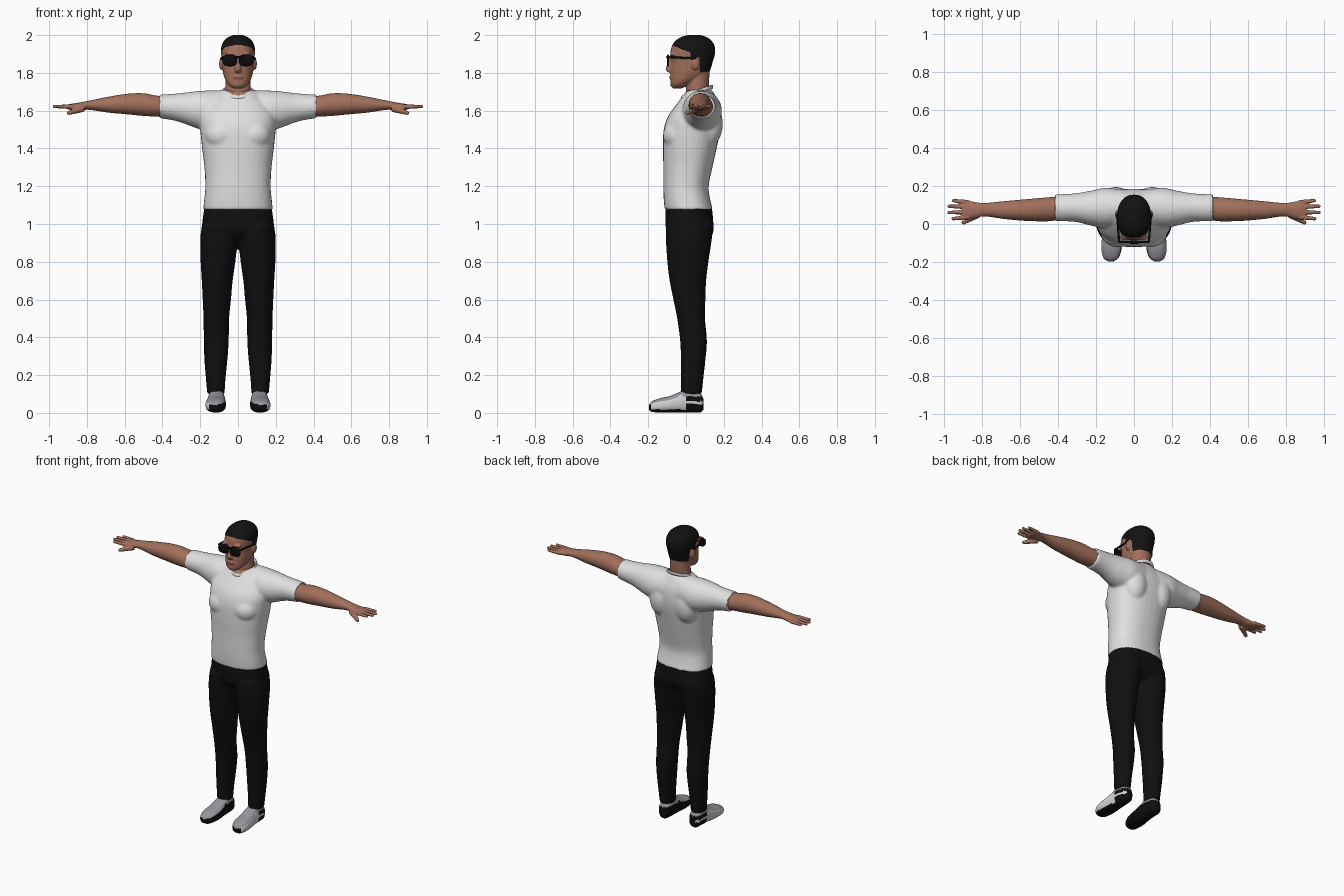
import bpy, bmesh, math
from mathutils import Vector, Matrix

cube = bpy.data.objects.get("Cube")
if cube:
    bpy.data.objects.remove(cube, do_unlink=True)


def material(name, r, g, b):
    m = bpy.data.materials.new(name)
    m.use_nodes = True
    m.diffuse_color = (r, g, b, 1)
    bsdf = next(n for n in m.node_tree.nodes if n.type == "BSDF_PRINCIPLED")
    bsdf.inputs["Base Color"].default_value = (r, g, b, 1)
    bsdf.inputs["Roughness"].default_value = 0.8
    return m


SKIN = material("skin", 0.36, 0.16, 0.105)
LIPS = material("lips", 0.29, 0.11, 0.08)
HAIR = material("black hair", 0.006, 0.006, 0.006)
SHIRT = material("white cotton", 0.75, 0.75, 0.75)
PANTS = material("black denim", 0.005, 0.005, 0.005)
GREY = material("grey shoe", 0.3, 0.3, 0.33)
WHITE = material("white shoe", 0.65, 0.65, 0.65)
BLACK = material("black plastic", 0.004, 0.004, 0.004)
SIDES = (1, -1)


def spline(rows, steps=4):
    """Catmull-Rom interpolation of the station rows."""
    rows = [Vector(r) for r in rows]
    out = []
    for i in range(len(rows) - 1):
        a, b, c, d = rows[max(i - 1, 0)], rows[i], rows[i + 1], rows[min(i + 2, len(rows) - 1)]
        for k in range(steps):
            t = k / steps
            out.append(b + (c - a) * t / 2 + (a * 2 - b * 5 + c * 4 - d) * t * t / 2
                       + (b * 3 - a - c * 3 + d) * t ** 3 / 2)
    return out + [rows[-1]]


def loft(bm, axis, rows, side=1, power=2.0, count=32):
    """Rows: position on axis, two centre coordinates, two radii."""
    order = {"x": (2, 0, 1), "y": (0, 2, 1), "z": (0, 1, 2)}[axis]
    rings = []
    for pos, c1, c2, r1, r2 in spline(rows):
        ring = []
        for k in range(count):
            a = math.tau * k / count
            u, v = math.cos(a), math.sin(a)
            p = (c1 + r1 * math.copysign(abs(u) ** (2 / power), u),
                 c2 + r2 * math.copysign(abs(v) ** (2 / power), v), pos)
            if axis == "x":
                co = Vector((pos, p[0], p[1]))
            elif axis == "y":
                co = Vector((p[0], pos, p[1]))
            else:
                co = Vector(p)
            co.x *= side
            ring.append(bm.verts.new(co))
        rings.append(ring)
    for lo, hi in zip(rings, rings[1:]):
        for k in range(count):
            j = (k + 1) % count
            bm.faces.new((lo[k], lo[j], hi[j], hi[k]))
    bm.faces.new(rings[0])
    bm.faces.new(rings[-1])


def ball(bm, centre, radii):
    bmesh.ops.create_uvsphere(bm, u_segments=24, v_segments=14, radius=1,
                              matrix=Matrix.Translation(centre) @ Matrix.Diagonal((*radii, 1)))


def rod(bm, start, end, r1, r2):
    start, end = Vector(start), Vector(end)
    d = end - start
    turn = d.to_track_quat("Z", "Y").to_matrix().to_4x4()
    bmesh.ops.create_cone(bm, cap_ends=True, segments=14, radius1=r1, radius2=r2, depth=d.length,
                          matrix=Matrix.Translation((start + end) / 2) @ turn)
    ball(bm, end, (r2, r2, r2))


def finish(name, bm, mats, rule=None, voxel=0, smooth=3):
    """Make the object, fuse its pieces if asked, and colour faces by rule."""
    bmesh.ops.recalc_face_normals(bm, faces=bm.faces)
    mesh = bpy.data.meshes.new(name)
    bm.to_mesh(mesh)
    bm.free()
    ob = bpy.data.objects.new(name, mesh)
    bpy.context.collection.objects.link(ob)
    if voxel:
        fuse = ob.modifiers.new("fuse", "REMESH")
        fuse.mode, fuse.voxel_size = "VOXEL", voxel
        relax = ob.modifiers.new("relax", "SMOOTH")
        relax.factor, relax.iterations = 0.5, smooth
        graph = bpy.context.evaluated_depsgraph_get()
        ob.data = bpy.data.meshes.new_from_object(ob.evaluated_get(graph))
        ob.modifiers.clear()
    ob.data.materials.clear()
    for m in mats:
        ob.data.materials.append(m)
    for p in ob.data.polygons:
        p.material_index = rule(p.center, p.normal) if rule else 0
    bpy.ops.object.select_all(action="DESELECT")
    ob.select_set(True)
    bpy.context.view_layer.objects.active = ob
    bpy.ops.object.shade_smooth_by_angle(angle=math.radians(50))
    return ob


# Shirt: torso, chest, shoulder blades and sleeves fused together
bm = bmesh.new()
loft(bm, "z", [(1.075, 0, .015, .185, .128), (1.13, 0, .005, .179, .123), (1.2, 0, 0, .173, .12),
               (1.3, 0, .01, .178, .13), (1.4, 0, .02, .19, .142), (1.5, 0, .032, .2, .15),
               (1.57, 0, .045, .2, .14), (1.63, 0, .062, .17, .115), (1.68, 0, .07, .12, .085),
               (1.71, 0, .072, .08, .065)], power=2.3)
for s in SIDES:
    loft(bm, "x", [(.05, .09, 1.6, .09, .11), (.15, .085, 1.6, .105, .107), (.22, .083, 1.605, .093, .098),
                   (.3, .086, 1.615, .076, .078), (.36, .086, 1.62, .072, .068), (.415, .085, 1.622, .071, .063)], s)
    ball(bm, (s * .085, -.045, 1.47), (.09, .077, .08))
    ball(bm, (s * .095, .12, 1.53), (.08, .075, .12))


def neck_hole(c, n):
    return int(c.z > 1.6 and math.hypot(c.x, c.y - .06) < .074)


finish("shirt", bm, [SHIRT, SKIN], neck_hole, .009, 4)

# Ribbed collar, tilted down toward the front
bm = bmesh.new()
count, tube = 40, 8
verts = []
for i in range(count):
    a = math.tau * i / count
    for j in range(tube):
        b = math.tau * j / tube
        r = .079 + .007 * math.cos(b)
        y = r * math.sin(a)
        verts.append(bm.verts.new((r * math.cos(a), .058 + y, 1.697 + .36 * y + .012 * math.sin(b))))
for i in range(count):
    for j in range(tube):
        k, l = (i + 1) % count, (j + 1) % tube
        bm.faces.new([verts[p * tube + q] for p, q in ((i, j), (k, j), (k, l), (i, l))])
finish("collar", bm, [SHIRT])

# Trousers: pelvis, seat and two legs
bm = bmesh.new()
loft(bm, "z", [(1.09, 0, .015, .178, .122), (1, 0, .018, .19, .127), (.95, 0, .02, .185, .115),
               (.91, 0, .02, .13, .07)], power=2.3)
for s in SIDES:
    loft(bm, "z", [(1, .09, .018, .1, .125), (.92, .1, .015, .1, .122), (.8, .106, .01, .092, .109),
                   (.7, .11, .01, .082, .097), (.6, .112, .018, .075, .085), (.5, .115, .027, .068, .074),
                   (.38, .115, .04, .066, .071), (.28, .117, .038, .061, .065), (.18, .118, .033, .052, .059),
                   (.1, .117, .028, .046, .056)], s)
    ball(bm, (s * .085, .072, .98), (.085, .075, .09))
finish("trousers", bm, [PANTS], None, .009, 3)


# Shoes: grey top, white outer side, dark sole, heel and inner side
def shoe_colour(c, n):
    outer = abs(c.x) > .117
    if c.z < .018:
        return 0
    if c.y > -.02 and c.z > .085 or c.y <= -.02 and n.z > .45:
        return 1
    if outer and c.y < 0 and n.y > -.75:
        return 2
    return 2 if outer and .045 < c.z < .06 else 0


for s, label in zip(SIDES, ("left", "right")):
    bm = bmesh.new()
    loft(bm, "y", [(-.196, .122, .03, .015, .012), (-.18, .121, .033, .038, .028), (-.14, .119, .04, .052, .037),
                   (-.09, .117, .045, .053, .043), (-.04, .115, .055, .048, .053), (0, .114, .063, .044, .062),
                   (.04, .114, .063, .041, .062), (.075, .114, .055, .036, .052), (.092, .114, .045, .02, .03)],
         s, power=2.5, count=40)
    for v in bm.verts:
        v.co.z = max(v.co.z, 0)
    finish(label + "_shoe", bm, [BLACK, GREY, WHITE], shoe_colour)

    # Arm with palm, fingers and thumb
    bm = bmesh.new()
    loft(bm, "x", [(.38, .085, 1.62, .06, .055), (.44, .078, 1.625, .063, .056), (.5, .075, 1.632, .061, .06),
                   (.58, .073, 1.635, .056, .055), (.68, .073, 1.632, .047, .043), (.76, .075, 1.63, .037, .029),
                   (.8, .075, 1.628, .036, .023), (.84, .073, 1.622, .043, .021), (.885, .075, 1.62, .051, .016),
                   (.905, .077, 1.62, .042, .011)], s)
    for base, tip, reach in ((.036, .028, .95), (.063, .06, .972), (.09, .093, .972), (.114, .123, .948)):
        rod(bm, (s * .87, base, 1.621), (s * reach, tip, 1.622), .0125, .009)
    rod(bm, (s * .82, .05, 1.612), (s * .895, .008, 1.588), .019, .011)
    finish(label + "_arm", bm, [SKIN], None, .004, 2)

# Head: skull, neck, nose, brow, lips, chin and ears
bm = bmesh.new()
loft(bm, "z", [(1.718, 0, -.045, .025, .025), (1.735, 0, -.035, .049, .045), (1.76, 0, -.01, .066, .073),
               (1.79, 0, .015, .077, .097), (1.82, 0, .025, .082, .105), (1.86, 0, .032, .085, .11),
               (1.9, 0, .035, .089, .118), (1.94, 0, .038, .088, .114), (1.97, 0, .04, .074, .096),
               (1.99, 0, .042, .05, .066), (2.001, 0, .045, .02, .03)], power=2.2, count=40)
loft(bm, "z", [(1.64, 0, .065, .085, .07), (1.7, 0, .06, .07, .061), (1.75, 0, .062, .066, .06),
               (1.8, 0, .065, .065, .06)])
loft(bm, "z", [(1.803, 0, -.084, .016, .012), (1.82, 0, -.09, .018, .018), (1.85, 0, -.085, .011, .014),
               (1.888, 0, -.078, .01, .01)], count=16)
ball(bm, (0, -.08, 1.776), (.027, .009, .01))
ball(bm, (0, -.066, 1.74), (.027, .018, .018))
for s in SIDES:
    ball(bm, (s * .034, -.068, 1.898), (.035, .016, .011))
    ball(bm, (s * .089, .05, 1.848), (.011, .021, .032))


def head_colour(c, n):
    if c.y < .02:
        line = 1.945 - (c.y + .07) * .4
    else:
        line = 1.882 if c.y < .074 else 1.805
    if c.z > line:
        return 1
    return 2 if c.y < -.078 and abs(c.x) < .026 and abs(c.z - 1.776) < .008 else 0


finish("head", bm, [SKIN, HAIR, LIPS], head_colour, .005, 2)

# Sunglasses: two lenses, bridge and temples
bm = bmesh.new()
for s in SIDES:
    loft(bm, "y", [(-.101, .043, 1.866, .035, .028), (-.097, .043, 1.866, .038, .031),
                   (-.09, .044, 1.866, .038, .031)], s, power=2.7)
    rod(bm, (s * .078, -.094, 1.884), (s * .09, .05, 1.876), .006, .005)
rod(bm, (-.02, -.099, 1.884), (.02, -.099, 1.884), .006, .006)
finish("sunglasses", bm, [BLACK])
